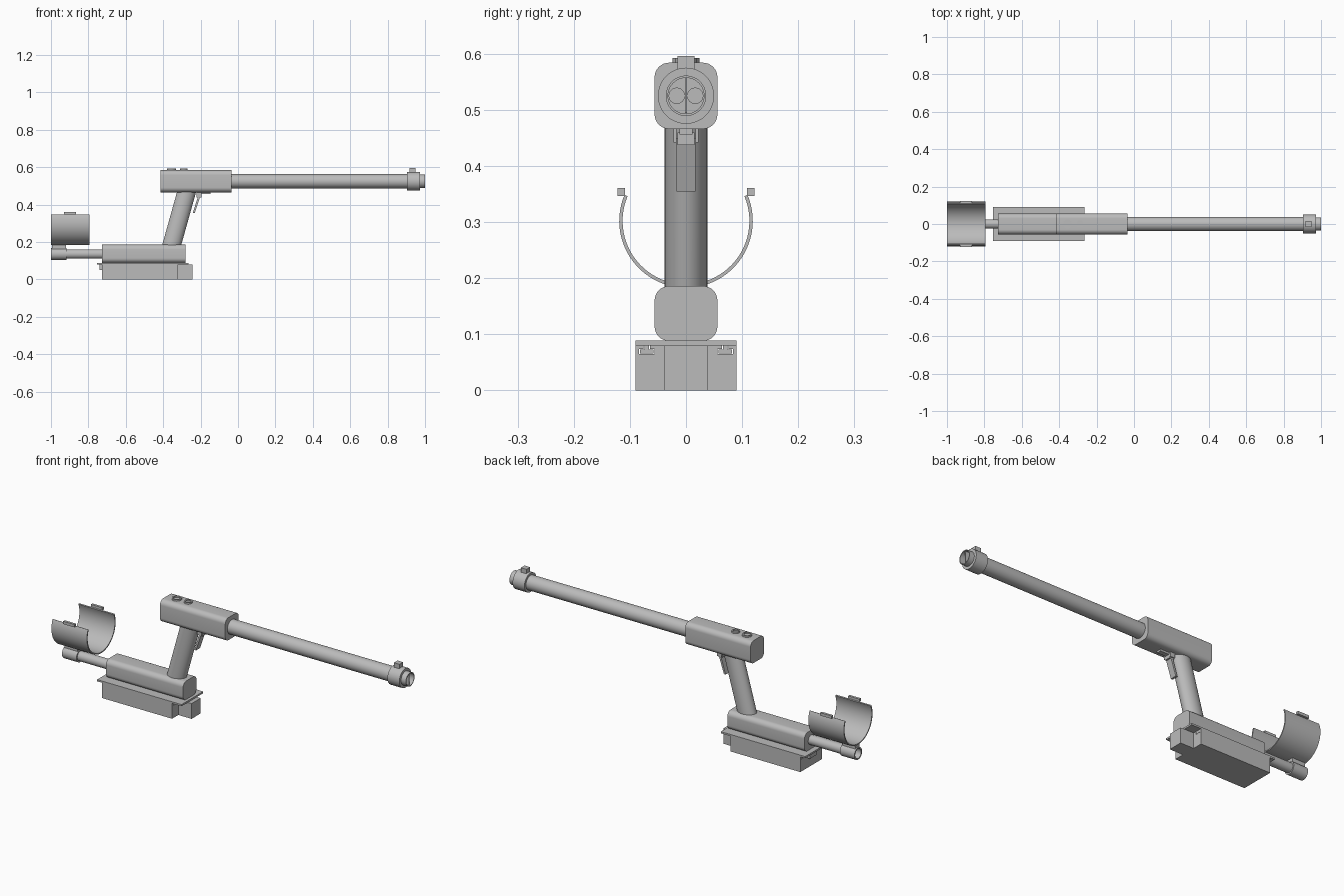
import bpy, bmesh, math
from math import sin, cos, pi, radians
from mathutils import Vector

cube = bpy.data.objects.get("Cube")
if cube:
    bpy.data.objects.remove(cube, do_unlink=True)

grey = bpy.data.materials.new("plain grey")
grey.use_nodes = True
COLOUR = (0.5, 0.5, 0.5, 1)
grey.diffuse_color = COLOUR
grey.node_tree.nodes["Principled BSDF"].inputs["Base Color"].default_value = COLOUR


def finish(name, bm, smooth=True):
    bmesh.ops.recalc_face_normals(bm, faces=bm.faces)
    mesh = bpy.data.meshes.new(name)
    bm.to_mesh(mesh)
    bm.free()
    mesh.materials.append(grey)
    ob = bpy.data.objects.new(name, mesh)
    bpy.context.collection.objects.link(ob)
    if smooth:
        bpy.ops.object.select_all(action='DESELECT')
        ob.select_set(True)
        bpy.context.view_layer.objects.active = ob
        bpy.ops.object.shade_smooth_by_angle(angle=radians(35))
    return ob


def prism(name, outline, start, shift, smooth=False):
    """Extrude a closed outline of 3D points (moved by start) along shift."""
    bm = bmesh.new()
    face = bm.faces.new([bm.verts.new(Vector(start) + Vector(p)) for p in outline])
    ext = bmesh.ops.extrude_face_region(bm, geom=[face])
    moved = [v for v in ext["geom"] if isinstance(v, bmesh.types.BMVert)]
    bmesh.ops.translate(bm, verts=moved, vec=shift)
    return finish(name, bm, smooth)


def box(name, x, y, z):
    outline = [(0, y[0], z[0]), (0, y[1], z[0]), (0, y[1], z[1]), (0, y[0], z[1])]
    return prism(name, outline, (x[0], 0, 0), (x[1] - x[0], 0, 0))


def housing(name, x, half, z, r):
    """Box along x with its four long edges rounded."""
    mid, tall = (z[0] + z[1]) / 2, (z[1] - z[0]) / 2
    pts = []
    for q, (sy, sz) in enumerate([(1, 1), (-1, 1), (-1, -1), (1, -1)]):
        for i in range(9):
            a = (q + i / 8) * pi / 2
            pts.append((0, sy * (half - r) + r * cos(a), mid + sz * (tall - r) + r * sin(a)))
    return prism(name, pts, (x[0], 0, 0), (x[1] - x[0], 0, 0), True)


def lathe(name, profile, centre, axis="x", sides=48):
    """Spin (along, radius) pairs about an axis; zero radius closes the end."""
    bm = bmesh.new()
    rings = []
    for t, r in profile:
        ring = []
        for i in range(sides):
            a = 2 * pi * i / sides
            p = (t, r * cos(a), r * sin(a)) if axis == "x" else (r * cos(a), r * sin(a), t)
            ring.append(bm.verts.new(Vector(p) + Vector(centre)))
        rings.append(ring)
    for a, b in zip(rings, rings[1:]):
        for i in range(sides):
            j = (i + 1) % sides
            bm.faces.new((a[i], a[j], b[j], b[i]))
    bmesh.ops.remove_doubles(bm, verts=bm.verts, dist=1e-6)
    return finish(name, bm)


# Upper housing, barrel and muzzle
AXIS = (0, 0, 0.525)
housing("upper_housing", (-0.414, -0.035), 0.056, (0.466, 0.584), 0.026)
lathe("barrel", [(-0.04, 0), (-0.04, 0.038), (0.91, 0.038), (0.91, 0)], AXIS)
lathe("muzzle_collar", [(0.92, 0), (0.903, 0), (0.903, 0.05), (0.972, 0.05), (0.972, 0.036),
                        (1.0, 0.036), (1.0, 0.032), (0.94, 0.032), (0.94, 0)], AXIS)
box("muzzle_divider", (0.935, 0.995), (-0.002, 0.002), (0.494, 0.556))
for side, s in (("left", 1), ("right", -1)):
    lathe("muzzle_core_" + side, [(0.935, 0), (0.935, 0.0145), (0.96, 0.0145), (0.96, 0)],
          (0, s * 0.0165, 0.525))
box("front_sight", (0.916, 0.948), (-0.015, 0.015), (0.56, 0.596))

# Round buttons on the upper housing
for i, (x, r) in enumerate([(-0.355, 0.024), (-0.289, 0.02)]):
    lathe(f"button_{i + 1}", [(0.58, r), (0.592, r), (0.592, r * 0.7), (0.586, r * 0.7), (0.586, 0)],
          (x, 0, 0), "z", 32)

# Slanted oval grip
oval = [(0.051 * cos(2 * pi * i / 48), 0.038 * sin(2 * pi * i / 48), 0) for i in range(48)]
prism("grip", oval, (-0.357, 0, 0.175), (0.084, 0, 0.3), True)

# Trigger and its mount
prism("trigger", [(-0.212, 0, 0.45), (-0.2, 0, 0.45), (-0.232, 0, 0.354), (-0.242, 0, 0.354)],
      (0, -0.017, 0), (0, 0.034, 0))
box("trigger_rail", (-0.215, -0.147), (-0.012, 0.012), (0.456, 0.467))
box("trigger_pivot", (-0.222, -0.196), (-0.015, 0.015), (0.437, 0.46))
for side, s in (("left", 1), ("right", -1)):
    box("trigger_cheek_" + side, (-0.222, -0.196), (s * 0.017, s * 0.022), (0.442, 0.468))

# Lower housing, mounting plate and power pack
housing("lower_housing", (-0.727, -0.28), 0.056, (0.088, 0.186), 0.026)
box("mounting_plate", (-0.755, -0.265), (-0.09, 0.09), (0.08, 0.089))
half = [(0.09, 0), (0.09, 0.08), (0.076, 0.08), (0.076, 0.074), (0.084, 0.074), (0.084, 0.065),
        (0.056, 0.065), (0.056, 0.074), (0.064, 0.074), (0.064, 0.08)]
outline = [(0, y, z) for y, z in half] + [(0, -y, z) for y, z in reversed(half)]
prism("power_pack", outline, (-0.727, 0, 0), (0.407, 0, 0))
box("pack_connector", (-0.325, -0.243), (-0.038, 0.038), (0, 0.08))
box("pack_latch", (-0.74, -0.727), (-0.03, 0.03), (0.05, 0.082))
for side, s in (("left", 1), ("right", -1)):
    box("rail_stem_" + side, (-0.725, -0.32), (s * 0.066, s * 0.074), (0.072, 0.081))
    box("rail_foot_" + side, (-0.725, -0.32), (s * 0.058, s * 0.082), (0.066, 0.073))

# Rear tube with an open collar
REAR = (0, 0, 0.136)
lathe("rear_tube", [(-0.93, 0), (-0.93, 0.025), (-0.72, 0.025), (-0.72, 0)], REAR)
lathe("rear_collar", [(-0.95, 0), (-0.95, 0.025), (-1.0, 0.025), (-1.0, 0.032),
                      (-0.916, 0.032), (-0.916, 0)], REAR)
box("cradle_bracket", (-0.995, -0.92), (-0.016, 0.016), (0.16, 0.187))

# Curved arm cradle with a strap lug at each tip
STEPS = 48
angles = [radians(-203 + 226 * i / STEPS) for i in range(STEPS + 1)]
arc = [(0, 0.119 * cos(a), 0.302 + 0.119 * sin(a)) for a in angles]
arc += [(0, 0.113 * cos(a), 0.302 + 0.113 * sin(a)) for a in reversed(angles)]
prism("arm_cradle", arc, (-1.0, 0, 0), (0.206, 0, 0), True)
for side, s in (("left", 1), ("right", -1)):
    box("strap_lug_" + side, (-0.93, -0.865), (s * 0.109, s * 0.122), (0.346, 0.361))
